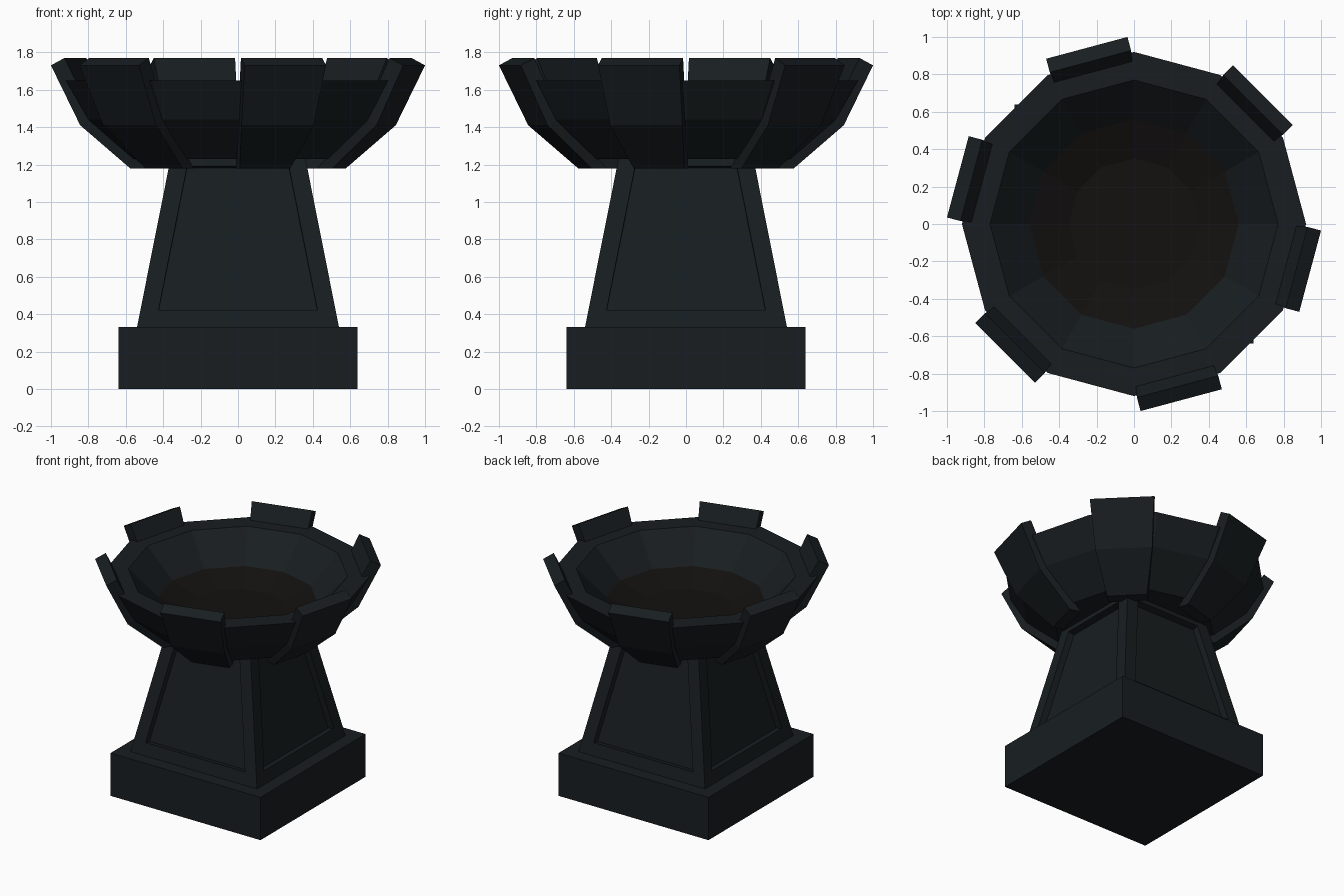
import bpy, bmesh
from math import cos, sin, pi, radians
from mathutils import Matrix

if "Cube" in bpy.data.objects:
    bpy.data.objects.remove(bpy.data.objects["Cube"])


def material(name, rgb):
    m = bpy.data.materials.new(name)
    m.diffuse_color = (*rgb, 1)
    m.use_nodes = True
    m.node_tree.nodes["Principled BSDF"].inputs["Base Color"].default_value = m.diffuse_color
    return m


IRON = material("dark_iron", (0.009, 0.0125, 0.0145))
COAL = material("coal", (0.0065, 0.0055, 0.005))


def finish(name, bm, mat):
    me = bpy.data.meshes.new(name)
    bm.to_mesh(me)
    bm.free()
    me.materials.append(mat)
    ob = bpy.data.objects.new(name, me)
    bpy.context.collection.objects.link(ob)
    return ob


def frustum(bm, h0, z0, h1, z1):
    """Square block with half-widths h0 (bottom) and h1 (top)."""
    for v in bmesh.ops.create_cube(bm, size=2)["verts"]:
        h, z = (h1, z1) if v.co.z > 0 else (h0, z0)
        v.co = (v.co.x * h, v.co.y * h, z)


def lathe(bm, profile, sides=12):
    """Flat-faced rings around z; returns them for capping."""
    rings = [[bm.verts.new((r * cos(2 * pi * i / sides), r * sin(2 * pi * i / sides), z))
              for i in range(sides)] for r, z in profile]
    for a, b in zip(rings, rings[1:]):
        for i in range(sides):
            j = (i + 1) % sides
            bm.faces.new((a[i], a[j], b[j], b[i]))
    return rings


# square plinth
bm = bmesh.new()
frustum(bm, 0.64, 0, 0.64, 0.33)
finish("plinth", bm, IRON)

# tapered pedestal with a recessed panel on each side
bm = bmesh.new()
frustum(bm, 0.54, 0.33, 0.35, 1.285)
bm.normal_update()
panels = [f for f in bm.faces if abs(f.normal.z) < 0.5]
bmesh.ops.inset_individual(bm, faces=panels, thickness=0.095, use_even_offset=True)
bm.normal_update()
bmesh.ops.inset_individual(bm, faces=panels, thickness=0, depth=-0.05)
finish("pedestal", bm, IRON)

# twelve-sided bowl
bm = bmesh.new()
rings = lathe(bm, [(0.56, 1.23), (0.80, 1.44), (0.92, 1.65), (0.77, 1.65), (0.56, 1.44)])
bm.faces.new(rings[0][::-1])
finish("bowl", bm, IRON)

# coal bed in the bottom of the bowl
bm = bmesh.new()
rings = lathe(bm, [(0.56, 1.44), (0.35, 1.36)])
bm.faces.new(rings[-1])
finish("coal_bed", bm, COAL)

# six bent plates, narrowing downwards, on every second bowl face
# (distance from axis, height, half-width)
PLATE = [(0.56, 1.18, 0.14), (0.82, 1.41, 0.20), (0.975, 1.73, 0.225),
         (0.90, 1.77, 0.225), (0.745, 1.45, 0.20), (0.475, 1.18, 0.14)]
for k in range(6):
    bm = bmesh.new()
    a, b = [[bm.verts.new((d, s * w, z)) for d, z, w in PLATE] for s in (-1, 1)]
    for i in range(len(PLATE)):
        j = (i + 1) % len(PLATE)
        bm.faces.new((a[i], b[i], b[j], a[j]))
    # each side is an upper and a lower quad
    for s in (a, b):
        bm.faces.new((s[0], s[1], s[4], s[5]))
        bm.faces.new((s[1], s[2], s[3], s[4]))
    bmesh.ops.recalc_face_normals(bm, faces=bm.faces)
    bm.transform(Matrix.Rotation(radians(45 + 60 * k), 4, "Z"))
    finish(f"rim_plate_{k + 1}", bm, IRON)
